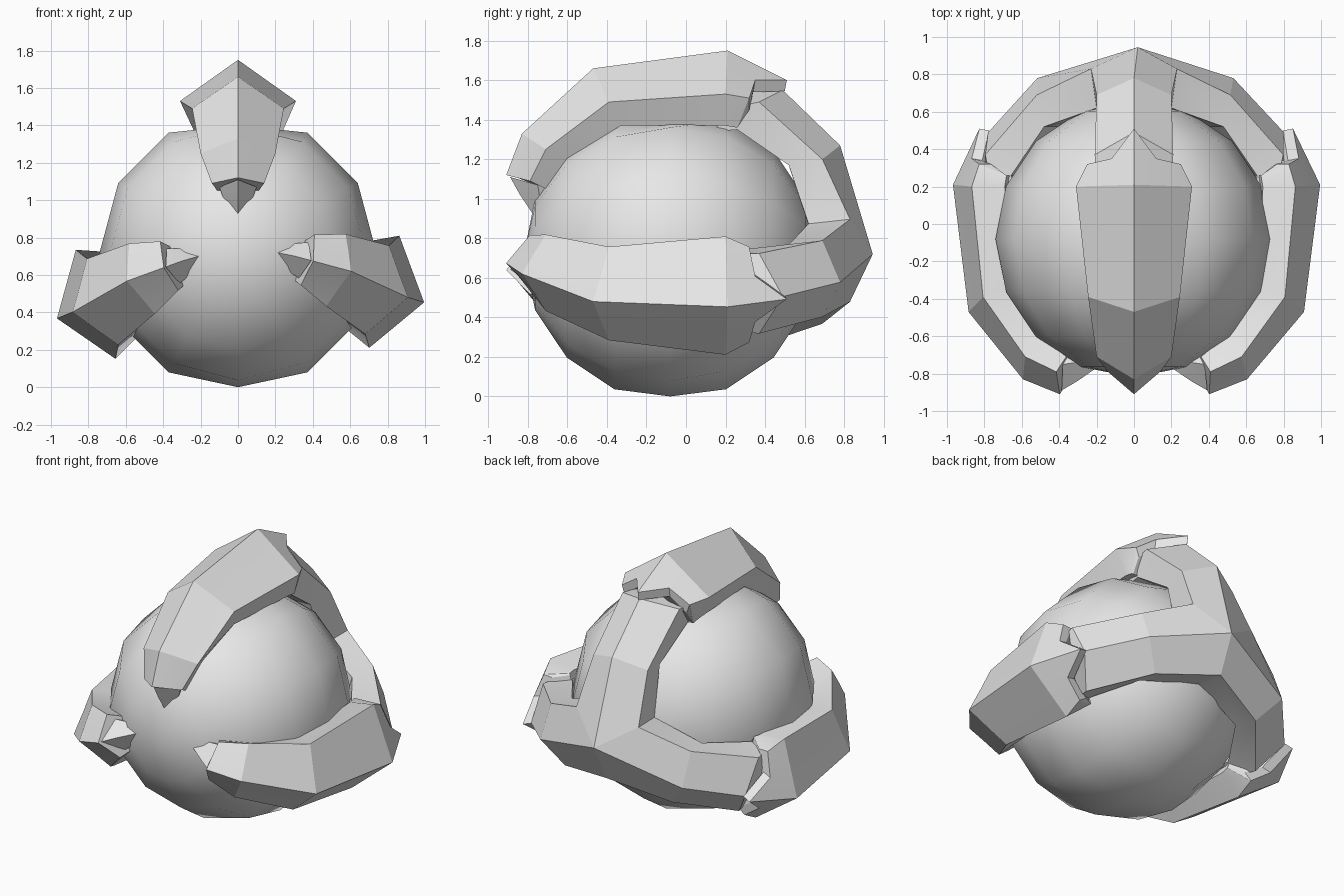
import bpy, bmesh, math
from mathutils import Vector

if "Cube" in bpy.data.objects:
    bpy.data.objects.remove(bpy.data.objects["Cube"])

CZ = 0.72                      # height of the axis the claws turn around
grey = bpy.data.materials.new("grey")
grey.diffuse_color = (0.8, 0.8, 0.8, 1)
grey.use_nodes = True
grey.node_tree.nodes["Principled BSDF"].inputs["Base Color"].default_value = grey.diffuse_color


def finish(name, bm, angle):
    bmesh.ops.recalc_face_normals(bm, faces=bm.faces[:])
    me = bpy.data.meshes.new(name)
    bm.to_mesh(me)
    bm.free()
    me.materials.append(grey)
    ob = bpy.data.objects.new(name, me)
    bpy.context.collection.objects.link(ob)
    bpy.context.view_layer.objects.active = ob
    ob.select_set(True)
    bpy.ops.object.shade_smooth_by_angle(angle=math.radians(angle))
    ob.select_set(False)
    return ob


def turn(p, deg, bend=0.0):
    """Turn a point of the upright claw about the y axis; bend swings the tip."""
    x, y, z = p
    x += bend * min(1, max(0, (-y - 0.45) / 0.35))
    a, r = math.radians(deg), z - CZ
    return Vector((x * math.cos(a) + r * math.sin(a), y,
                   CZ - x * math.sin(a) + r * math.cos(a)))


def ring(half):
    """Mirror a half section (ridge point first) into a closed ring."""
    return half + [(-x, y, z) for x, y, z in reversed(half[1:])]


def loft(bm, rings):
    loops = [[bm.verts.new(p) for p in r] for r in rings]
    n = len(loops[0])
    for a, b in zip(loops, loops[1:]):
        for i in range(n):
            j = (i + 1) % n
            bm.faces.new((a[i], a[j], b[j], b[i]))
    bm.faces.new(loops[0])
    bm.faces.new(loops[-1])


# ball, rings stacked along y, slightly flattened above and below
bm = bmesh.new()
bmesh.ops.create_uvsphere(bm, u_segments=12, v_segments=8, radius=0.74)
for v in bm.verts:
    x, y, z = v.co
    v.co = (x, z - 0.08, min(1.40, max(0.0, CZ - y)))
finish("ball", bm, 60)

# armour sections from front to back: ridge, shoulder, edge, inner rim
armour = [
    [(0, -.91, 1.12), (.07, -.85, 1.105), (.14, -.79, 1.09), (.11, -.71, 1.05)],
    [(0, -.83, 1.33), (.10, -.77, 1.29), (.20, -.71, 1.25), (.15, -.57, 1.22)],
    [(0, -.47, 1.66), (.122, -.43, 1.575), (.245, -.39, 1.49), (.20, -.33, 1.37)],
    [(0, .21, 1.75), (.155, .205, 1.64), (.31, .20, 1.53), (.235, .20, 1.37)],
    [(0, .51, 1.60), (.12, .35, 1.60), (.25, .32, 1.51), (.235, .26, 1.36)],
    [(0, .50, 1.545), (.12, .34, 1.54), (.23, .32, 1.45), (.22, .25, 1.36)],
]
# claw point sections below the armour cap
point = [
    [(0, -.89, 1.11), (.10, -.75, 1.07), (.07, -.66, 1.05)],
    [(0, -.84, 1.02), (.075, -.74, 1.00), (.05, -.66, 1.00)],
    [(0, -.75, .885), (.006, -.74, .885), (.004, -.73, .885)],
]
# rear arm sections: ridge, edge, inner rim
arm = [
    [(0, .20, 1.57), (.20, .18, 1.45), (.18, .15, 1.34)],
    [(0, .49, 1.55), (.21, .37, 1.49), (.19, .26, 1.35)],
    [(0, .78, 1.27), (.20, .69, 1.20), (.17, .52, 1.17)],
]

claws = [("upper", 0, 0.0), ("right", 105, -0.06), ("left", 250, 0.06)]
for side, deg, bend in claws:
    for part, sections in (("armour", armour), ("claw_point", point)):
        bm = bmesh.new()
        loft(bm, [[turn(p, deg, bend) for p in ring(s)] for s in sections])
        finish(f"{side}_{part}", bm, 20)

# rear arms, meeting at a peak behind the ball with corners shared in between
apex = Vector((0.02, 0.945, CZ))
bm = bmesh.new()
for i, (side, deg, bend) in enumerate(claws):
    nxt = claws[(i + 1) % 3][1] + (360 if i == 2 else 0)
    prv = claws[i - 1][1] - (360 if i == 0 else 0)

    def corner(other, y, width):
        half = math.radians(abs(other - deg) / 2)
        return turn((0, y, CZ + width / math.sin(half)), (deg + other) / 2)

    rings = [[turn(p, deg) for p in ring(s)] for s in arm]
    rings.append([apex, corner(nxt, .83, .23), corner(nxt, .62, .20),
                  corner(prv, .62, .20), corner(prv, .83, .23)])
    loft(bm, rings)
bmesh.ops.remove_doubles(bm, verts=bm.verts[:], dist=0.0005)
finish("rear_arms", bm, 20)
